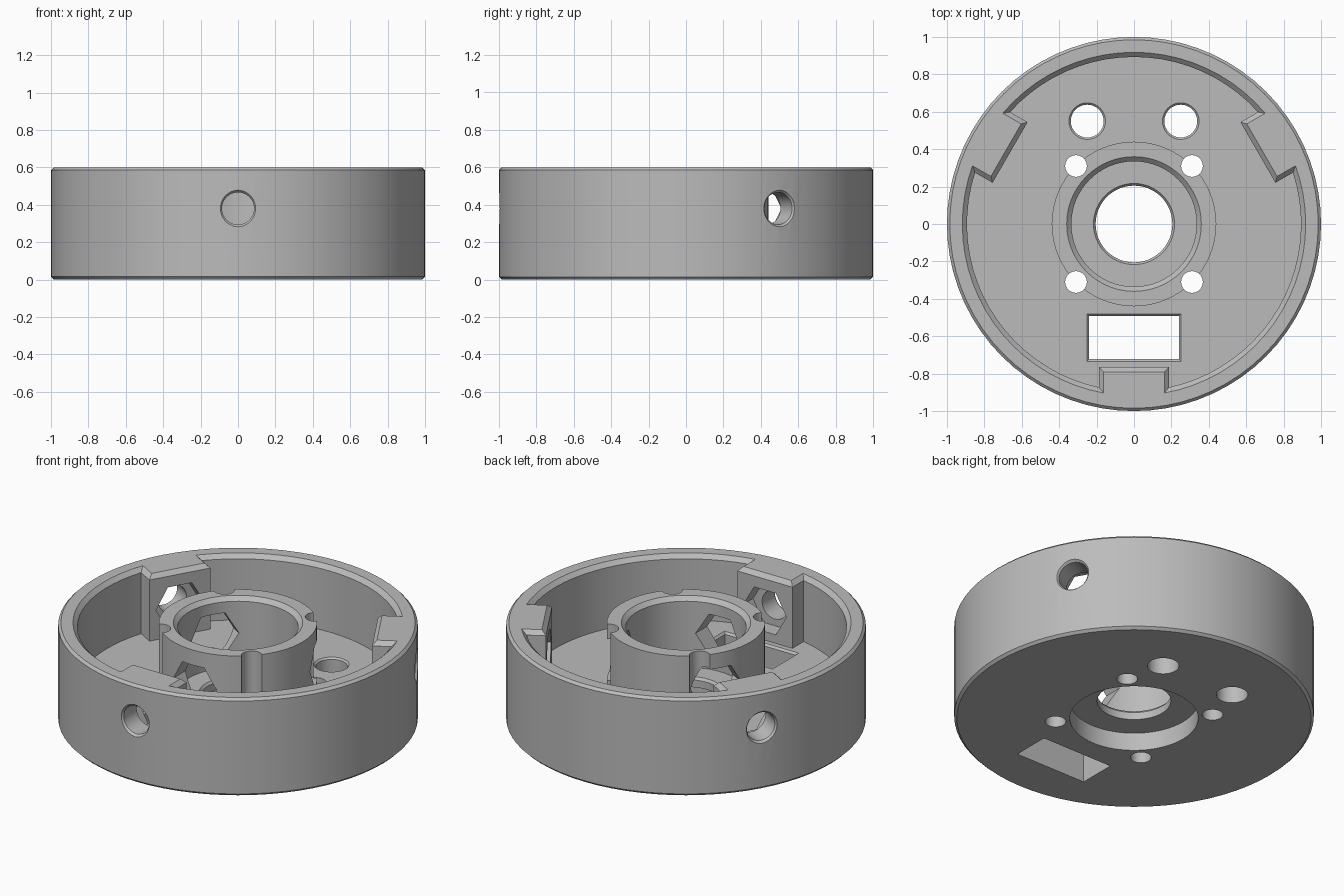
import bpy, bmesh, math
from mathutils import Matrix, Vector

cube = bpy.data.objects.get("Cube")
if cube:
    bpy.data.objects.remove(cube, do_unlink=True)

grey = bpy.data.materials.new("machined_grey")
grey.use_nodes = True
colour = (0.5, 0.5, 0.5, 1)
grey.diffuse_color = colour
grey.node_tree.nodes["Principled BSDF"].inputs["Base Color"].default_value = colour

HEIGHT, FLOOR, BOLT_Z = 0.6, 0.2, 0.38
BOSS_ANGLES = [math.radians(a) for a in (-90, 30, 150)]


def circle(r, z, n=64, start=0.0):
    return [(r * math.cos(start + math.tau * i / n),
             r * math.sin(start + math.tau * i / n), z) for i in range(n)]


def lathe(profile, n=64, start=0.0):
    return [circle(r, z, n, start) for r, z in profile]


def rectangle(hx, hy, z):
    return [(-hx, -hy, z), (hx, -hy, z), (hx, hy, z), (-hx, hy, z)]


def cavity_outline(grow, z, steps=20):
    """Round pocket interrupted by three square bosses."""
    radius, half, face = 0.893 + grow, 0.187 - grow, 0.765 + grow
    edge = math.asin(half / radius)
    points = []
    for a in BOSS_ANGLES:
        out = Vector((math.cos(a), math.sin(a), 0))
        side = Vector((-out.y, out.x, 0))
        for s in (-half, half):
            points.append(tuple(out * face + side * s + Vector((0, 0, z))))
        span = math.tau / 3 - 2 * edge
        for i in range(steps + 1):
            t = a + edge + span * i / steps
            points.append((radius * math.cos(t), radius * math.sin(t), z))
    return points


def loft(name, rings, matrix=Matrix()):
    """Closed solid through a stack of matching rings."""
    bm = bmesh.new()
    rows = [[bm.verts.new(p) for p in ring] for ring in rings]
    n = len(rows[0])
    for low, high in zip(rows, rows[1:]):
        for i in range(n):
            j = (i + 1) % n
            bm.faces.new((low[i], low[j], high[j], high[i]))
    bm.faces.new(rows[0][::-1])
    bm.faces.new(rows[-1])
    bm.transform(matrix)
    bmesh.ops.recalc_face_normals(bm, faces=bm.faces[:])
    mesh = bpy.data.meshes.new(name)
    bm.to_mesh(mesh)
    bm.free()
    mesh.materials.append(grey)
    obj = bpy.data.objects.new(name, mesh)
    bpy.context.collection.objects.link(obj)
    return obj


def combine(target, tool, operation="DIFFERENCE"):
    mod = target.modifiers.new(tool.name, "BOOLEAN")
    mod.operation, mod.solver, mod.object = operation, "EXACT", tool
    bpy.context.view_layer.objects.active = target
    bpy.ops.object.modifier_apply(modifier=mod.name)
    bpy.data.objects.remove(tool, do_unlink=True)


# Outer drum with bevelled rims
housing = loft("round_housing", lathe(
    [(0.985, 0), (1, 0.015), (1, HEIGHT - 0.015), (0.985, HEIGHT)], 72))

# Main pocket, leaving the three bosses on the wall
combine(housing, loft("pocket", [
    cavity_outline(0, FLOOR), cavity_outline(0, HEIGHT - 0.025),
    cavity_outline(0.025, HEIGHT), cavity_outline(0.05, HEIGHT + 0.025)]))

# Central hub, then its stepped bore and underside recess
combine(housing, loft("hub", lathe([(0.44, 0.15), (0.44, HEIGHT)])), "UNION")
combine(housing, loft("bore", lathe(
    [(0.357, -0.1), (0.357, 0.11), (0.205, 0.11), (0.205, 0.155),
     (0.217, 0.17), (0.335, 0.17), (0.335, 0.575), (0.36, HEIGHT), (0.36, 0.7)])))

# Screw channels on the hub's outside, and the two round floor holes
for sx in (-1, 1):
    for sy in (-1, 1):
        combine(housing, loft("screw_channel", lathe([(0.058, -0.1), (0.058, 0.7)], 32),
                              Matrix.Translation((0.31 * sx, 0.31 * sy, 0))))
    combine(housing, loft("floor_hole", lathe(
        [(0.088, -0.1), (0.088, FLOOR - 0.01), (0.098, FLOOR), (0.108, FLOOR + 0.01)], 32),
        Matrix.Translation((0.25 * sx, 0.55, 0))))

# Rectangular slot in the floor
combine(housing, loft("slot", [
    rectangle(0.24, 0.115, -0.1), rectangle(0.24, 0.115, FLOOR - 0.012),
    rectangle(0.252, 0.127, FLOOR), rectangle(0.262, 0.137, FLOOR + 0.01)],
    Matrix.Translation((0, -0.607, 0))))

# Radial bolt holes with hexagonal nut passages through boss and hub
for a in BOSS_ANGLES:
    aim = (Matrix.Translation((0, 0, BOLT_Z)) @ Matrix.Rotation(a, 4, "Z")
           @ Matrix.Rotation(math.pi / 2, 4, "Y"))
    combine(housing, loft("nut_passage", lathe([(0.147, 0.2), (0.147, 0.86)], 6, math.pi / 2), aim))
    combine(housing, loft("bolt_hole", lathe(
        [(0.086, 0.8), (0.086, 0.985), (0.098, 1.0), (0.098, 1.1)], 32), aim))

# Smooth round walls with crisp edges
bpy.ops.object.select_all(action="DESELECT")
housing.select_set(True)
bpy.context.view_layer.objects.active = housing
bpy.ops.object.shade_smooth_by_angle(angle=math.radians(30))
